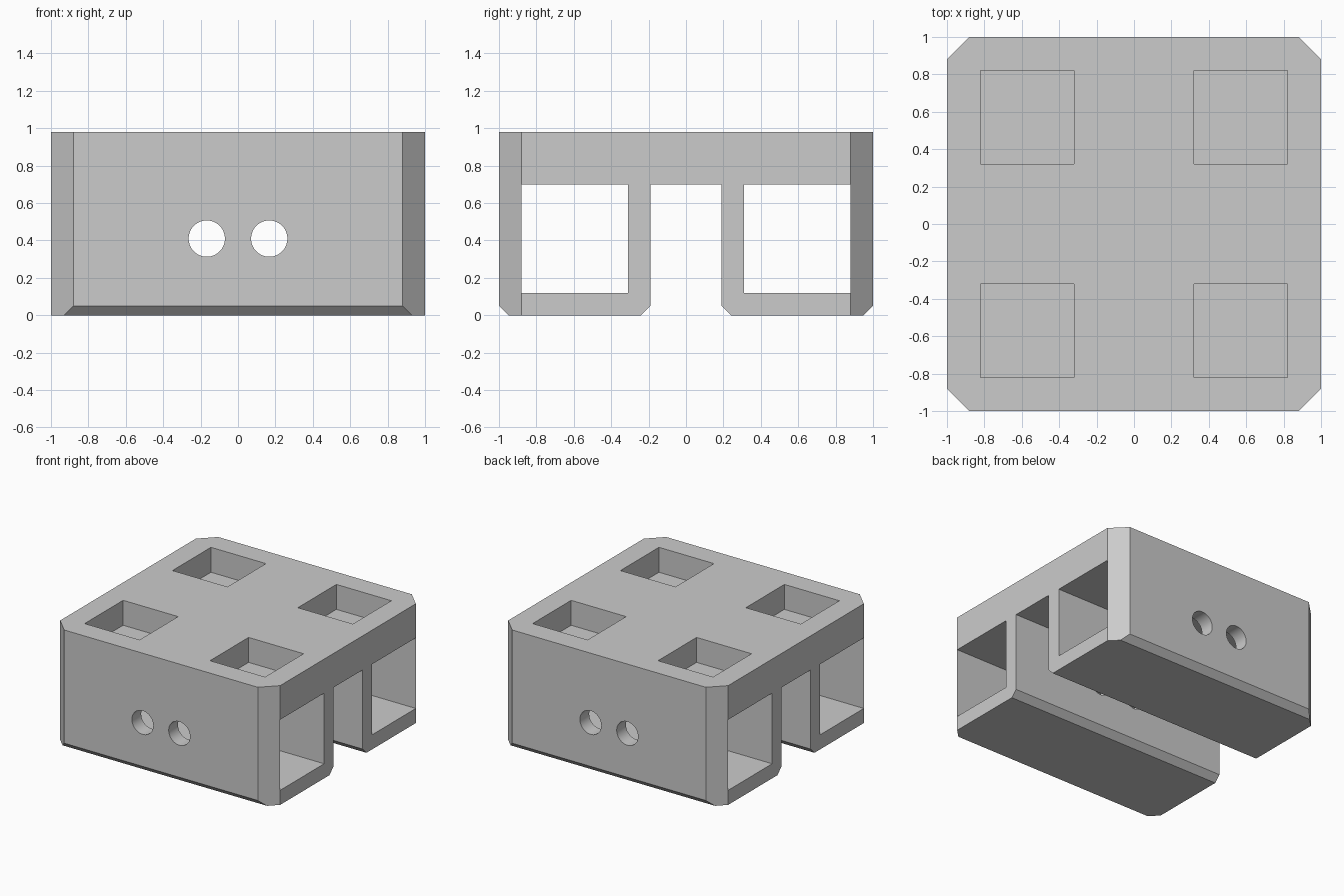
import bpy, bmesh, math
from mathutils import Matrix

default = bpy.data.objects.get("Cube")
if default:
    bpy.data.objects.remove(default, do_unlink=True)

grey = bpy.data.materials.new("light grey")
grey.use_nodes = True
GREY = (0.6, 0.6, 0.6, 1)
grey.diffuse_color = GREY
grey.node_tree.nodes["Principled BSDF"].inputs["Base Color"].default_value = GREY


def finish(name, bm):
    bmesh.ops.recalc_face_normals(bm, faces=bm.faces)
    mesh = bpy.data.meshes.new(name)
    bm.to_mesh(mesh)
    bm.free()
    mesh.materials.append(grey)
    ob = bpy.data.objects.new(name, mesh)
    bpy.context.collection.objects.link(ob)
    return ob


def prism(name, points, vec):
    """Extrude a closed outline along vec."""
    bm = bmesh.new()
    face = bm.faces.new([bm.verts.new(p) for p in points])
    ext = bmesh.ops.extrude_face_region(bm, geom=[face])
    verts = [g for g in ext["geom"] if isinstance(g, bmesh.types.BMVert)]
    bmesh.ops.translate(bm, verts=verts, vec=vec)
    return finish(name, bm)


def box(name, x0, x1, y0, y1, z0, z1):
    corners = [(x0, y0, z0), (x1, y0, z0), (x1, y1, z0), (x0, y1, z0)]
    return prism(name, corners, (0, 0, z1 - z0))


def cylinder(name, x, z, radius):
    bm = bmesh.new()
    bmesh.ops.create_cone(bm, cap_ends=True, segments=64, radius1=radius,
                          radius2=radius, depth=2.4,
                          matrix=Matrix.Translation((x, 0, z)) @ Matrix.Rotation(math.pi / 2, 4, "X"))
    return finish(name, bm)


def boolean(target, cutter, operation="DIFFERENCE"):
    """Apply a boolean and discard the cutter."""
    cutter.hide_render = True
    mod = target.modifiers.new("cut", "BOOLEAN")
    mod.operation, mod.solver, mod.object = operation, "EXACT", cutter
    bpy.context.view_layer.objects.active = target
    bpy.ops.object.modifier_apply(modifier=mod.name)
    bpy.data.objects.remove(cutter, do_unlink=True)


# Two-legged block profile with chamfered feet
HEIGHT, ROOF, CH = 0.98, 0.70, 0.05
OUTER, INNER = 1.0, 0.19
half = [(OUTER, HEIGHT), (OUTER, CH), (OUTER - CH, 0), (INNER + CH, 0), (INNER, CH), (INNER, ROOF)]
outline = half + [(-y, z) for y, z in reversed(half)]
block = prism("block", [(-1, y, z) for y, z in outline], (2, 0, 0))

# Clipped vertical corners
CORNER = 0.88
quarter = [(1.1, CORNER - 0.1), (CORNER - 0.1, 1.1)]
octagon = []
for sx, sy in ((1, 1), (-1, 1), (-1, -1), (1, -1)):
    pts = quarter if sx * sy > 0 else quarter[::-1]
    octagon += [(sx * x, sy * y, -0.2) for x, y in pts]
boolean(block, prism("corner_clip", octagon, (0, 0, 1.5)), "INTERSECT")

# Square tunnels along each leg and pockets in the top
for sy in (-1, 1):
    y0, y1 = sorted((sy * 0.31, sy * CORNER))
    boolean(block, box("tunnel", -1.2, 1.2, y0, y1, 0.12, ROOF))
    for sx in (-1, 1):
        x0, x1 = sorted((sx * 0.32, sx * 0.82))
        y0, y1 = sorted((sy * 0.32, sy * 0.82))
        boolean(block, box("pocket", x0, x1, y0, y1, 0.775, 1.2))

# Round holes running front to back
for sx in (-1, 1):
    boolean(block, cylinder("hole", sx * 0.167, 0.41, 0.097))

bpy.ops.object.select_all(action="DESELECT")
block.select_set(True)
bpy.context.view_layer.objects.active = block
bpy.ops.object.shade_smooth_by_angle(angle=math.radians(30))
